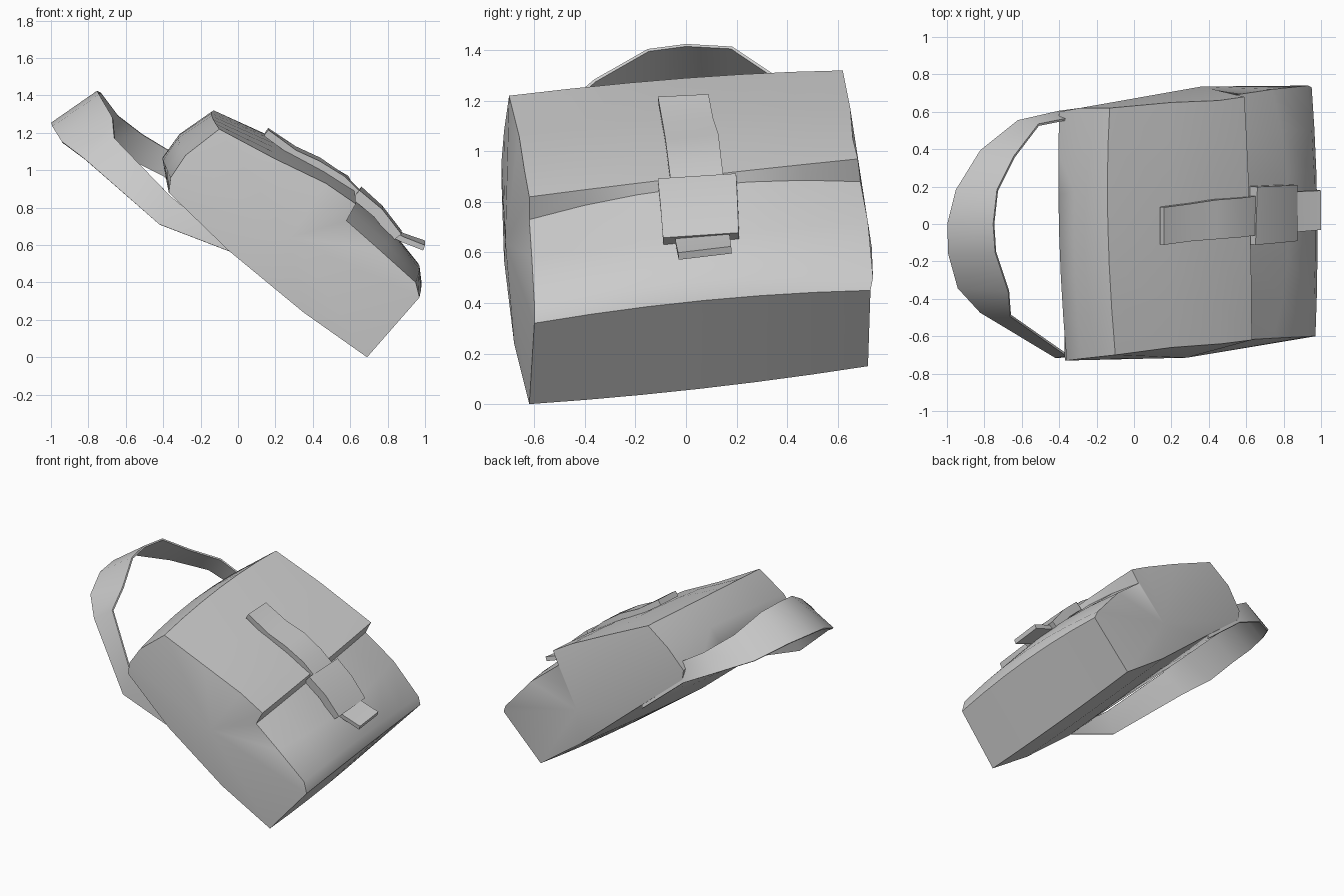
import bpy, bmesh, math
from mathutils import Vector

cube = bpy.data.objects.get("Cube")
if cube:
    bpy.data.objects.remove(cube, do_unlink=True)

# One plain grey for the whole bag
grey = bpy.data.materials.new("plain grey")
grey.use_nodes = True
grey.diffuse_color = (0.6, 0.6, 0.6, 1)
bsdf = grey.node_tree.nodes["Principled BSDF"]
bsdf.inputs["Base Color"].default_value = (0.6, 0.6, 0.6, 1)
bsdf.inputs["Roughness"].default_value = 0.8


def finish(name, bm, angle):
    bmesh.ops.recalc_face_normals(bm, faces=bm.faces)
    mesh = bpy.data.meshes.new(name)
    bm.to_mesh(mesh)
    bm.free()
    obj = bpy.data.objects.new(name, mesh)
    bpy.context.collection.objects.link(obj)
    mesh.materials.append(grey)
    bpy.ops.object.select_all(action='DESELECT')
    obj.select_set(True)
    bpy.context.view_layer.objects.active = obj
    bpy.ops.object.shade_smooth_by_angle(angle=math.radians(angle))
    return obj


def strip(name, pairs, thickness, angle=40):
    """Band through pairs of edge points, thickened about its middle."""
    bm = bmesh.new()
    rows = [[bm.verts.new(p) for p in pair] for pair in pairs]
    for a, b in zip(rows, rows[1:]):
        bm.faces.new((a[0], a[1], b[1], b[0]))
    bmesh.ops.recalc_face_normals(bm, faces=bm.faces)
    bm.normal_update()
    # offset both ways along the normals and bridge the rim
    front = [[bm.verts.new(v.co + v.normal * thickness / 2) for v in r] for r in rows]
    back = [[bm.verts.new(v.co - v.normal * thickness / 2) for v in r] for r in rows]
    bmesh.ops.delete(bm, geom=[v for r in rows for v in r], context='VERTS')
    for i in range(len(front) - 1):
        f, g, b, c = front[i], front[i + 1], back[i], back[i + 1]
        bm.faces.new((f[0], f[1], g[1], g[0]))
        bm.faces.new((b[0], c[0], c[1], b[1]))
        for k in (0, 1):
            bm.faces.new((f[k], g[k], c[k], b[k]))
    for i in (0, -1):
        bm.faces.new((front[i][0], back[i][0], back[i][1], front[i][1]))
    return finish(name, bm, angle)


# Bag with flap: a closed section given at its near end, middle and far end
section = [
    ((0.69, -0.62, 0.00), (0.68, 0.05, 0.06), (0.66, 0.72, 0.15)),     # back bottom
    ((0.97, -0.60, 0.32), (0.98, 0.07, 0.41), (0.95, 0.73, 0.45)),     # front bottom
    ((0.95, -0.60, 0.40), (0.97, 0.05, 0.49), (0.93, 0.74, 0.50)),
    ((0.75, -0.61, 0.58), (0.83, 0.05, 0.66), (0.74, 0.72, 0.72)),
    ((0.58, -0.62, 0.73), (0.62, 0.03, 0.86), (0.54, 0.69, 0.88)),     # under flap
    ((0.63, -0.62, 0.82), (0.62, 0.03, 0.90), (0.59, 0.68, 0.97)),     # flap edge
    ((0.47, -0.64, 0.93), (0.46, 0.02, 1.00), (0.45, 0.66, 1.05)),
    ((0.20, -0.66, 1.06), (0.20, 0.00, 1.14), (0.20, 0.65, 1.17)),
    ((-0.10, -0.70, 1.22), (-0.14, 0.00, 1.29), (-0.13, 0.62, 1.32)),  # top
    ((-0.28, -0.72, 1.08), (-0.32, -0.05, 1.17), (-0.29, 0.62, 1.20)),
    ((-0.36, -0.73, 0.96), (-0.40, -0.06, 1.05), (-0.40, 0.60, 1.06)),
    ((-0.37, -0.73, 0.88), (-0.38, -0.06, 0.93), (-0.39, 0.60, 0.99)), # back top
    ((-0.05, -0.72, 0.57), (-0.03, 0.00, 0.62), (-0.03, 0.66, 0.69)),
    ((0.35, -0.68, 0.24), (0.35, 0.03, 0.30), (0.35, 0.71, 0.37)),
]


def along(pts, t):
    a, m, b = map(Vector, pts)
    return a * (1 - t) * (1 - 2 * t) + m * 4 * t * (1 - t) + b * t * (2 * t - 1)


bm = bmesh.new()
rings = [[bm.verts.new(along(p, i / 6)) for p in section] for i in range(7)]
n = len(section)
for a, b in zip(rings, rings[1:]):
    for j in range(n):
        k = (j + 1) % n
        bm.faces.new((a[j], a[k], b[k], b[j]))
# gently bulging ends
for ring, centre in ((rings[0], (0.28, -0.715, 0.64)), (rings[-1], (0.36, 0.735, 0.62))):
    c = bm.verts.new(centre)
    for j in range(n):
        bm.faces.new((ring[j], ring[(j + 1) % n], c))
finish("bag_body", bm, 45)

# Carrying strap looping behind the bag: lower edge, upper edge
strip("carrying_strap", [
    ((-0.03, -0.70, 0.56), (-0.04, -0.70, 0.60)),
    ((-0.42, -0.71, 0.71), (-0.36, -0.70, 0.86)),
    ((-0.82, -0.47, 1.06), (-0.66, -0.49, 1.17)),
    ((-0.94, -0.34, 1.15), (-0.67, -0.36, 1.28)),
    ((-0.99, -0.16, 1.23), (-0.74, -0.15, 1.40)),
    ((-0.995, 0.00, 1.25), (-0.75, 0.00, 1.42)),
    ((-0.95, 0.18, 1.24), (-0.73, 0.18, 1.41)),
    ((-0.82, 0.39, 1.16), (-0.64, 0.36, 1.29)),
    ((-0.62, 0.55, 1.08), (-0.51, 0.53, 1.19)),
    ((-0.40, 0.60, 0.97), (-0.36, 0.56, 1.10)),
    ((-0.10, 0.64, 0.72), (-0.09, 0.63, 0.77)),
], 0.012, 60)

# Closing strap over the flap
strip("closing_strap", [
    ((0.15, -0.11, 1.20), (0.15, 0.09, 1.21)),
    ((0.30, -0.09, 1.09), (0.30, 0.11, 1.11)),
    ((0.43, -0.08, 1.03), (0.43, 0.13, 1.05)),
    ((0.56, -0.07, 0.95), (0.56, 0.14, 0.96)),
    ((0.64, -0.06, 0.87), (0.64, 0.15, 0.88)),
], 0.04)

# Buckle
strip("buckle", [
    ((0.63, -0.11, 0.87), (0.64, 0.20, 0.89)),
    ((0.75, -0.10, 0.77), (0.75, 0.205, 0.79)),
    ((0.85, -0.09, 0.64), (0.85, 0.21, 0.66)),
], 0.06)

# Loose strap end below the buckle
strip("strap_tip", [
    ((0.80, -0.045, 0.67), (0.80, 0.165, 0.69)),
    ((0.88, -0.04, 0.63), (0.88, 0.175, 0.65)),
    ((0.995, -0.03, 0.585), (0.995, 0.18, 0.61)),
], 0.03)
